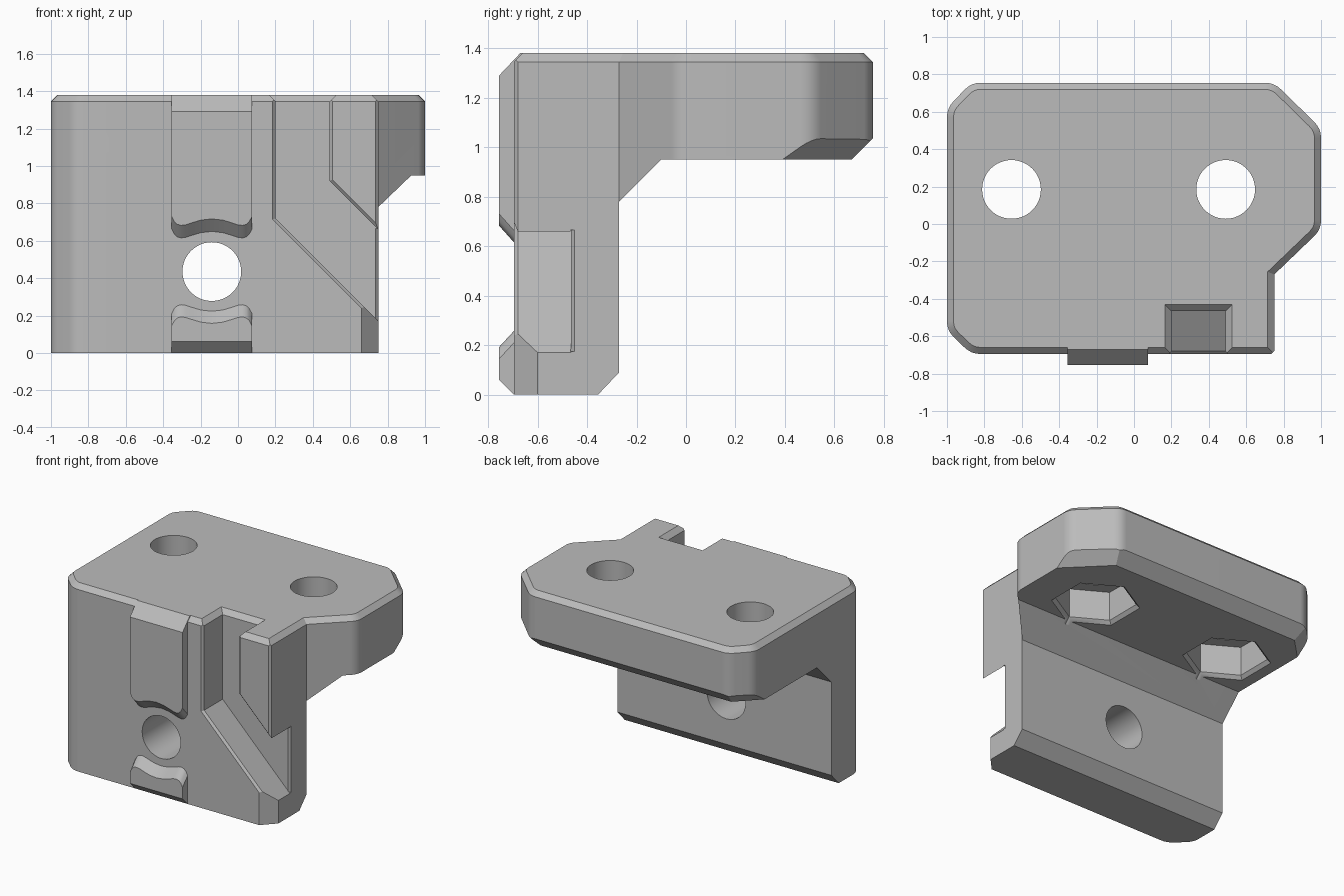
import bpy, bmesh, math
from mathutils import Vector

if "Cube" in bpy.data.objects:
    bpy.data.objects.remove(bpy.data.objects["Cube"], do_unlink=True)

grey = bpy.data.materials.new("plain grey")
grey.use_nodes = True
grey.diffuse_color = (0.5, 0.5, 0.5, 1)
grey.node_tree.nodes["Principled BSDF"].inputs["Base Color"].default_value = (0.5, 0.5, 0.5, 1)


def loft(name, rings):
    """Closed solid through matching rings of points, capped at both ends."""
    bm = bmesh.new()
    loops = [[bm.verts.new(p) for p in ring] for ring in rings]
    count = len(loops[0])
    for a, b in zip(loops, loops[1:]):
        for i in range(count):
            j = (i + 1) % count
            bm.faces.new((a[i], a[j], b[j], b[i]))
    bm.faces.new(loops[0])
    bm.faces.new(loops[-1])
    bmesh.ops.recalc_face_normals(bm, faces=bm.faces)
    mesh = bpy.data.meshes.new(name)
    bm.to_mesh(mesh)
    bm.free()
    mesh.materials.append(grey)
    obj = bpy.data.objects.new(name, mesh)
    bpy.context.collection.objects.link(obj)
    return obj


def at_x(pts, x):
    return [(x, a, b) for a, b in pts]


def at_y(pts, y):
    return [(a, y, b) for a, b in pts]


def at_z(pts, z):
    return [(a, b, z) for a, b in pts]


def circle(cx, cy, r, n, turn=0):
    return [(cx + r * math.cos(turn + math.tau * i / n),
             cy + r * math.sin(turn + math.tau * i / n)) for i in range(n)]


def inset(pts, d):
    """Mitred inset of a counter-clockwise outline; negative d grows it."""
    out = []
    for i, p in enumerate(pts):
        p = Vector(p)
        e1 = (p - Vector(pts[i - 1])).normalized()
        e2 = (Vector(pts[(i + 1) % len(pts)]) - p).normalized()
        n1, n2 = Vector((-e1.y, e1.x)), Vector((-e2.y, e2.x))
        out.append(tuple(p + (n1 + n2) * d / (1 + n1.dot(n2))))
    return out


def soften(corners, steps=4):
    """Round each (x, y, reach) corner with a short curve."""
    out = []
    for i, (x, y, r) in enumerate(corners):
        p = Vector((x, y))
        if not r:
            out.append((x, y))
            continue
        a = p + (Vector(corners[i - 1][:2]) - p).normalized() * r
        b = p + (Vector(corners[(i + 1) % len(corners)][:2]) - p).normalized() * r
        for k in range(steps + 1):
            t = k / steps
            out.append(tuple(a * (1 - t) ** 2 + p * 2 * t * (1 - t) + b * t * t))
    return out


def combine(target, other, operation):
    mod = target.modifiers.new("combine", 'BOOLEAN')
    mod.operation = operation
    mod.solver = 'EXACT'
    mod.object = other
    bpy.context.view_layer.objects.active = target
    bpy.ops.object.modifier_apply(modifier=mod.name)
    bpy.data.objects.remove(other, do_unlink=True)


# Plan outline with a chamfered top rim
outline = soften([(-0.87, -0.695, 0.05), (0.75, -0.695, 0), (0.75, -0.27, 0),
                  (1, -0.03, 0.05), (1, 0.51, 0.05), (0.75, 0.755, 0.05),
                  (-0.87, 0.755, 0.05), (-1, 0.62, 0.05), (-1, -0.57, 0.05)])
bracket = loft("bracket", [at_z(outline, 0), at_z(outline, 1.345),
                           at_z(inset(outline, 0.035), 1.38)])

# Side profile: upright wall, gusset and top slab
side = [(-0.9, -0.1), (-0.45, -0.1), (-0.27, 0.09), (-0.27, 0.78), (-0.1, 0.95),
        (0.67, 0.95), (0.87, 1.15), (0.87, 1.6), (-0.9, 1.6)]
combine(bracket, loft("side_profile", [at_x(side, -1.2), at_x(side, 1.2)]), 'INTERSECT')

# Underside chamfers on the slanted rear corners
for sx, px, py in ((1, 0.92, 0.47), (-1, -0.94, 0.57)):
    normal = Vector((sx * 0.5, 0.5, -math.sqrt(0.5)))
    along = Vector((sx, -1, 0)).normalized()
    up = normal.cross(along)
    base = Vector((px, py, 0.95))
    square = [base + along * a * 0.4 + up * b * 0.4
              for a, b in ((-1, -1), (1, -1), (1, 1), (-1, 1))]
    combine(bracket, loft("corner_cutter", [square, [p + normal * 0.6 for p in square]]),
            'DIFFERENCE')

# Raised rib in two pieces, with wavy ends around the screw hole
HOLE_X, HOLE_Z = -0.14, 0.435
half = [(0, .212), (.06, .205), (.11, .19), (.14, .18),
        (.165, .177), (.185, .183), (.2, .197), (.215, .225)]
wave = [(-u, d) for u, d in reversed(half[1:])] + half
upper = [(-0.755, 1.29, 0.07), (-0.67, 1.38, -0.025), (-0.6, 1.38, -0.025)]
lower = [(-0.755, 0.06, -0.065), (-0.695, 0, 0), (-0.6, 0, 0)]
for name, sign, steps in (("upper_rib", 1, upper), ("lower_rib", -1, lower)):
    rings = []
    for y, end, shift in steps:
        pts = [(HOLE_X + u, HOLE_Z + sign * d + shift) for u, d in wave]
        pts += [(HOLE_X + 0.215, end), (HOLE_X - 0.215, end)]
        rings.append(at_y(pts, y))
    combine(bracket, loft(name, rings), 'UNION')

# Front screw hole
ring = circle(HOLE_X, HOLE_Z, 0.157, 48)
combine(bracket, loft("front_hole", [at_y(ring, -1), at_y(ring, 0)]), 'DIFFERENCE')

# Slab screw holes with hexagonal nut pockets below
for x in (-0.655, 0.49):
    ring = circle(x, 0.185, 0.157, 48)
    combine(bracket, loft("slab_hole", [at_z(ring, 0.8), at_z(ring, 1.6)]), 'DIFFERENCE')
    pocket = [at_z(circle(x, 0.185, r, 6, math.pi / 2), z)
              for r, z in ((0.32, 0.93), (0.275, 0.975), (0.275, 1.19))]
    combine(bracket, loft("nut_pocket", pocket), 'DIFFERENCE')

# Cable channel: down from the top, then out through the side
FLOOR = -0.465
channel = [(0.2, 1.5), (0.2, 0.72), (0.85, 0.07), (0.85, 0.56), (0.49, 0.92), (0.49, 1.5)]
wide = inset(channel, -0.03)
combine(bracket, loft("channel", [at_y(channel, FLOOR), at_y(channel, -0.68),
                                  at_y(wide, -0.71), at_y(wide, -0.8)]), 'DIFFERENCE')
mouth = [(0.2, -0.8), (0.49, -0.8), (0.49, FLOOR), (0.2, FLOOR)]
combine(bracket, loft("channel_mouth", [at_z(mouth, 1.345),
                                        at_z(inset(mouth, -0.055), 1.4)]), 'DIFFERENCE')

# Channel exit bevel, lower front corner and upper front corner
for tri, z0, z1 in (
        ([(0.735, FLOOR - 0.001), (0.78, FLOOR - 0.001), (0.78, FLOOR + 0.045)], 0.175, 0.665),
        ([(0.63, -0.727), (0.9, -0.8), (0.78, -0.568)], -0.1, 0.45),
        ([(0.715, -0.715), (0.8, -0.8), (0.77, -0.66)], 0.5, 1.6)):
    combine(bracket, loft("edge_cutter", [at_z(tri, z0), at_z(tri, z1)]), 'DIFFERENCE')

# Smooth the rounds, keep the chamfers crisp
bpy.ops.object.select_all(action='DESELECT')
bracket.select_set(True)
bpy.context.view_layer.objects.active = bracket
bpy.ops.object.shade_smooth_by_angle(angle=math.radians(25))
weighted = bracket.modifiers.new("flat_face_normals", 'WEIGHTED_NORMAL')
weighted.keep_sharp = True
